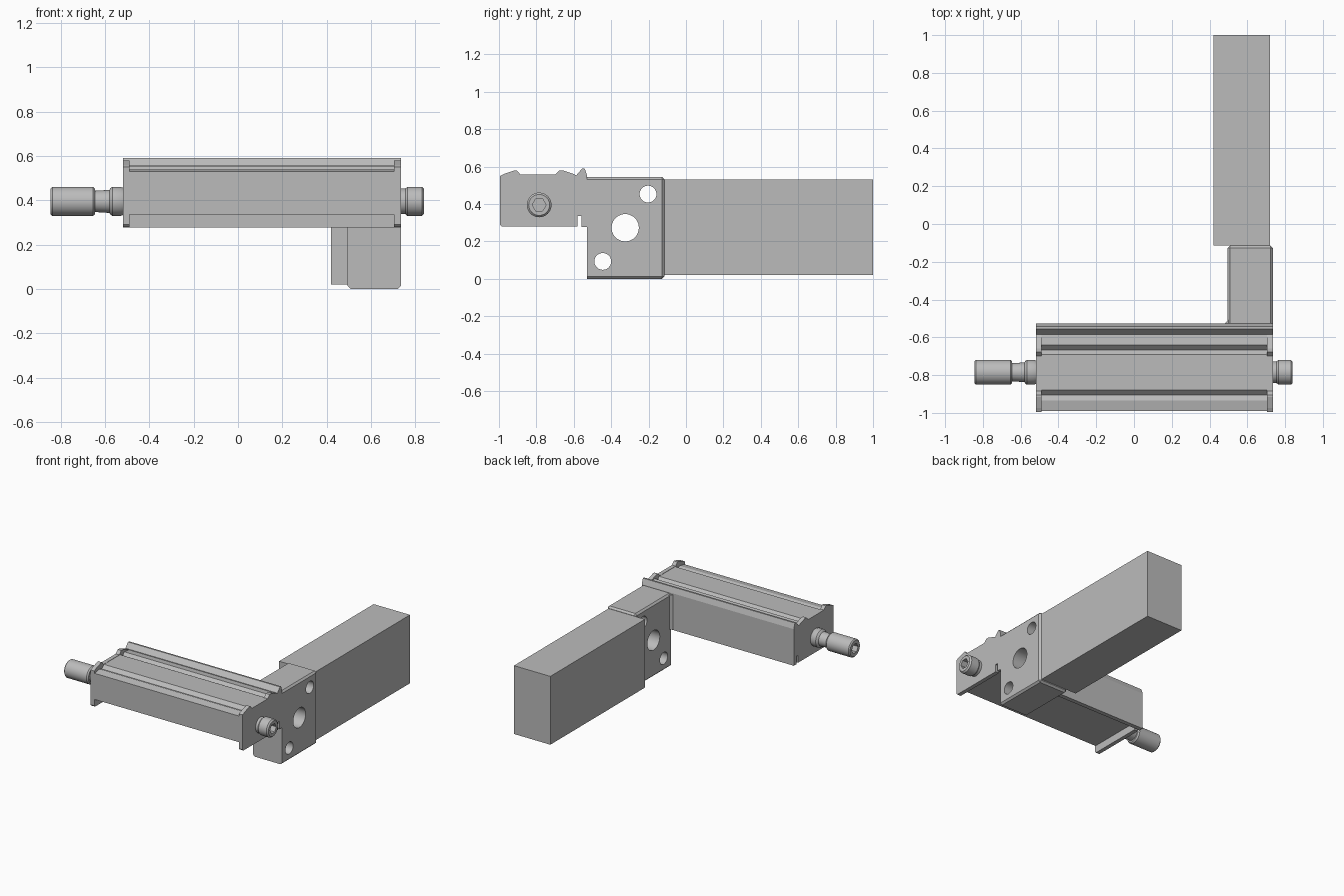
import bpy, bmesh, math
from mathutils import Matrix

old = bpy.data.objects.get("Cube")
if old:
    bpy.data.objects.remove(old, do_unlink=True)

GREY = (0.5, 0.5, 0.5, 1)
mat = bpy.data.materials.new("plain_grey")
mat.use_nodes = True
mat.diffuse_color = GREY
mat.node_tree.nodes["Principled BSDF"].inputs["Base Color"].default_value = GREY


def make(name, bm):
    bmesh.ops.recalc_face_normals(bm, faces=bm.faces)
    mesh = bpy.data.meshes.new(name)
    bm.to_mesh(mesh)
    bm.free()
    mesh.materials.append(mat)
    ob = bpy.data.objects.new(name, mesh)
    bpy.context.collection.objects.link(ob)
    return ob


def box_mesh(lo, hi):
    bm = bmesh.new()
    bmesh.ops.create_cube(bm, size=1)
    for v in bm.verts:
        v.co = [(a + b) / 2 + c * (b - a) for a, b, c in zip(lo, hi, v.co)]
    return bm


def extrude_x(name, profile, x0, x1):
    """Sweep a (y, z) outline along x."""
    bm = bmesh.new()
    face = bm.faces.new([bm.verts.new((x0, y, z)) for y, z in profile])
    out = bmesh.ops.extrude_face_region(bm, geom=[face])["geom"]
    for v in out:
        if isinstance(v, bmesh.types.BMVert):
            v.co.x = x1
    return make(name, bm)


def rod_x(name, x0, x1, y, z, r, sides=40):
    """Straight bar along x."""
    bm = bmesh.new()
    bmesh.ops.create_cone(bm, cap_ends=True, segments=sides, radius1=r, radius2=r, depth=x1 - x0,
                          matrix=Matrix.Translation(((x0 + x1) / 2, y, z)) @ Matrix.Rotation(math.pi / 2, 4, "Y"))
    return make(name, bm)


def lathe_x(name, outline, y, z, sides=40):
    """Turn an (x, radius) outline around an x axis."""
    bm = bmesh.new()
    rings = []
    for x, r in outline:
        rings.append([bm.verts.new((x, y + r * math.cos(a), z + r * math.sin(a)))
                      for a in (2 * math.pi * i / sides for i in range(sides))])
    for a, b in zip(rings, rings[1:]):
        for i in range(sides):
            j = (i + 1) % sides
            bm.faces.new((a[i], a[j], b[j], b[i]))
    bm.faces.new(rings[0])
    bm.faces.new(rings[-1])
    return make(name, bm)


def select_only(ob):
    bpy.ops.object.select_all(action="DESELECT")
    ob.select_set(True)
    bpy.context.view_layer.objects.active = ob


def cut(ob, cutter):
    mod = ob.modifiers.new("cut", "BOOLEAN")
    mod.operation = "DIFFERENCE"
    mod.solver = "EXACT"
    mod.object = cutter
    select_only(ob)
    bpy.ops.object.modifier_apply(modifier=mod.name)
    bpy.data.objects.remove(cutter, do_unlink=True)


def smooth(ob):
    select_only(ob)
    bpy.ops.object.shade_smooth_by_angle(angle=math.radians(30))


LEFT, RIGHT = -0.52, 0.735

# Long rear beam
make("rear_beam", box_mesh((0.42, -0.115, 0.02), (0.72, 1.0, 0.53)))

# Bracket block with chamfered edges and three through holes
FRONT = -0.53
bm = box_mesh((0.495, FRONT, 0), (RIGHT, -0.115, 0.545))
edges = [e for e in bm.edges if any(v.co.y > FRONT + 0.1 for v in e.verts)]
bmesh.ops.bevel(bm, geom=edges, offset=0.013, segments=1, affect="EDGES")
bracket = make("bracket_block", bm)
for y, z, r in ((-0.325, 0.273, 0.073), (-0.203, 0.453, 0.045), (-0.445, 0.093, 0.045)):
    cut(bracket, rod_x("hole_cutter", 0.3, 0.9, y, z, r))
smooth(bracket)

# Small web where the bracket meets the back plate
bm = bmesh.new()
low = [bm.verts.new((x, y, 0.28)) for x, y in ((0.475, -0.531), (0.5, -0.531), (0.5, -0.508))]
face = bm.faces.new(low)
for v in bmesh.ops.extrude_face_region(bm, geom=[face])["geom"]:
    if isinstance(v, bmesh.types.BMVert):
        v.co.z = 0.54
make("bracket_web", bm)

# Back plate with a ridge along its top
extrude_x("back_plate", [(-0.56, 0.277), (-0.528, 0.277), (-0.528, 0.55), (-0.542, 0.59),
                         (-0.555, 0.59), (-0.585, 0.555), (-0.585, 0.335), (-0.56, 0.335)], LEFT, RIGHT)

# Grooved bar between the end plates
extrude_x("grooved_bar", [(-0.99, 0.335), (-0.99, 0.53), (-0.935, 0.54), (-0.905, 0.53),
                          (-0.88, 0.555), (-0.69, 0.555), (-0.667, 0.53), (-0.64, 0.557),
                          (-0.58, 0.55), (-0.58, 0.335)], LEFT + 0.02, RIGHT - 0.02)

# Matching end plates with two raised teeth
plate = [(-0.985, 0.28), (-0.995, 0.29), (-0.995, 0.55), (-0.975, 0.56), (-0.915, 0.58),
         (-0.905, 0.58), (-0.885, 0.557), (-0.7, 0.557), (-0.677, 0.58), (-0.66, 0.58),
         (-0.6, 0.56), (-0.58, 0.55), (-0.58, 0.28)]
extrude_x("left_end_plate", plate, RIGHT - 0.03, RIGHT)
extrude_x("right_end_plate", plate, LEFT, LEFT + 0.03)

# Screw ends with hexagonal sockets
AY, AZ, R = -0.785, 0.395, 0.066
stub = lathe_x("short_screw_head", [(0.72, R - 0.008), (0.755, R - 0.008), (0.765, R), (0.83, R),
                                    (0.84, R - 0.01)], AY, AZ)
cut(stub, rod_x("socket_cutter", 0.79, 0.9, AY, AZ, 0.037, 6))
smooth(stub)

screw = lathe_x("long_screw_head", [(-0.845, R - 0.008), (-0.837, R), (-0.655, R), (-0.645, R - 0.008),
                                    (-0.645, 0.048), (-0.58, 0.052), (-0.575, 0.06), (-0.567, R),
                                    (-0.53, R), (-0.51, R - 0.008)], AY, AZ)
cut(screw, rod_x("socket_cutter", -0.9, -0.79, AY, AZ, 0.037, 6))
smooth(screw)
